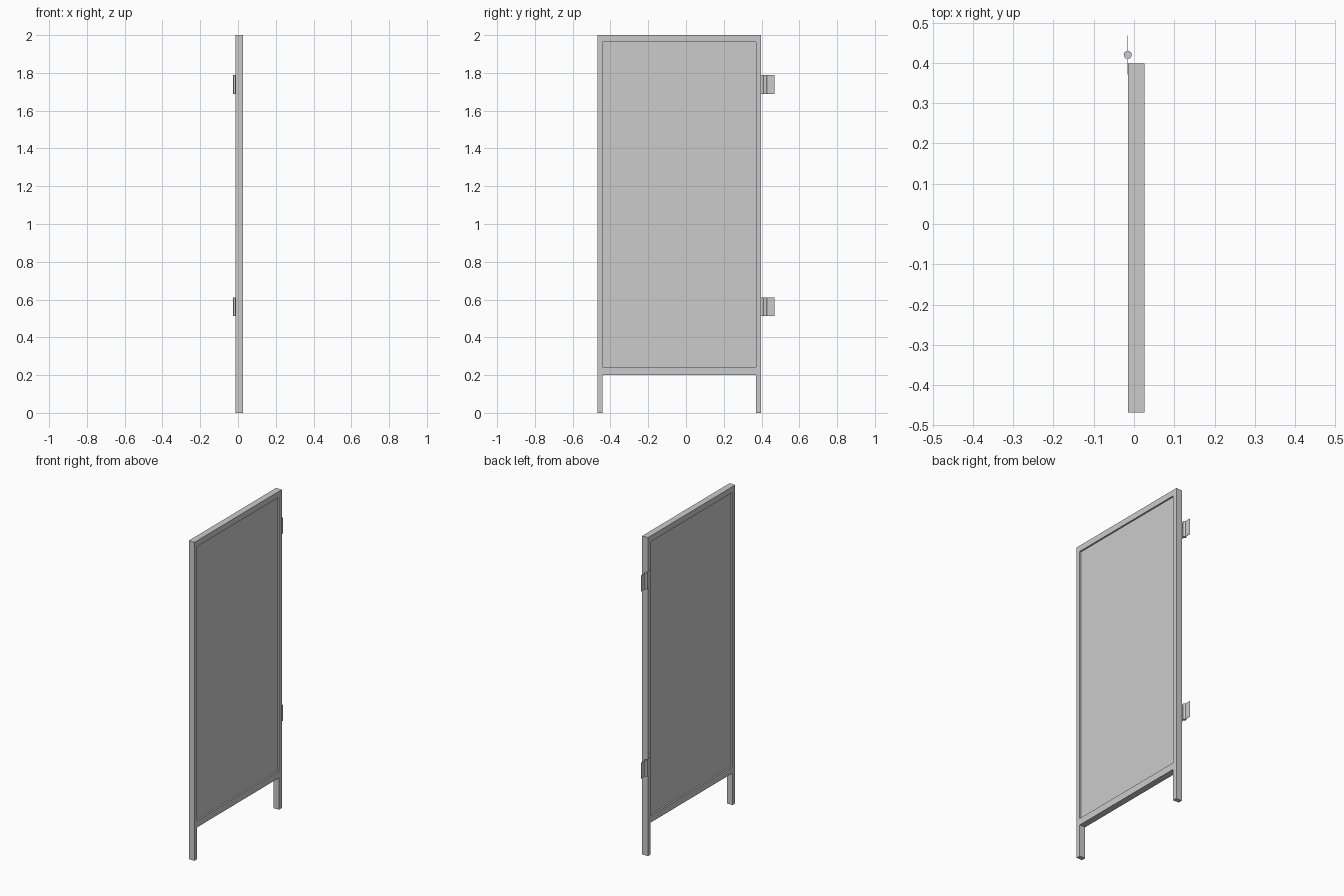
import bpy

if "Cube" in bpy.data.objects:
    bpy.data.objects.remove(bpy.data.objects["Cube"])

# Overall layout
X0, X1 = -0.0145, 0.0255      # frame depth
Y0, Y1 = -0.468, 0.398        # frame width
POST = 0.027
TOP, RAIL_TOP = 2.0, 1.963
RAIL_LOW, RAIL_LOW_TOP = 0.2, 0.242
RECESS = 0.01


def box(name, x0, x1, y0, y1, z0, z1):
    bpy.ops.mesh.primitive_cube_add(
        size=1, location=((x0 + x1) / 2, (y0 + y1) / 2, (z0 + z1) / 2))
    ob = bpy.context.object
    ob.name = name
    ob.scale = (x1 - x0, y1 - y0, z1 - z0)
    bpy.ops.object.transform_apply(location=False, rotation=False, scale=True)
    return ob


# Posts, which run down to form the legs
box("latch_post", X0, X1, Y0, Y0 + POST, 0, TOP)
box("hinge_post", X0, X1, Y1 - POST, Y1, 0, TOP)

# Rails between the posts
box("top_rail", X0, X1, Y0 + POST, Y1 - POST, RAIL_TOP, TOP)
box("bottom_rail", X0, X1, Y0 + POST, Y1 - POST, RAIL_LOW, RAIL_LOW_TOP)

# Recessed panel
box("panel", X0 + RECESS, X1 - RECESS, Y0 + POST, Y1 - POST,
    RAIL_LOW_TOP, RAIL_TOP)

# Hinges: thin leaf plate plus round barrel
for label, zc in (("lower", 0.562), ("upper", 1.738)):
    box(label + "_hinge_leaf", X0 - 0.002, X0, 0.371, 0.468, zc - 0.05, zc + 0.05)
    bpy.ops.mesh.primitive_cylinder_add(
        vertices=16, radius=0.01, depth=0.1, location=(X0 - 0.001, 0.42, zc))
    barrel = bpy.context.object
    barrel.name = label + "_hinge_barrel"
    bpy.ops.object.shade_smooth_by_angle()
